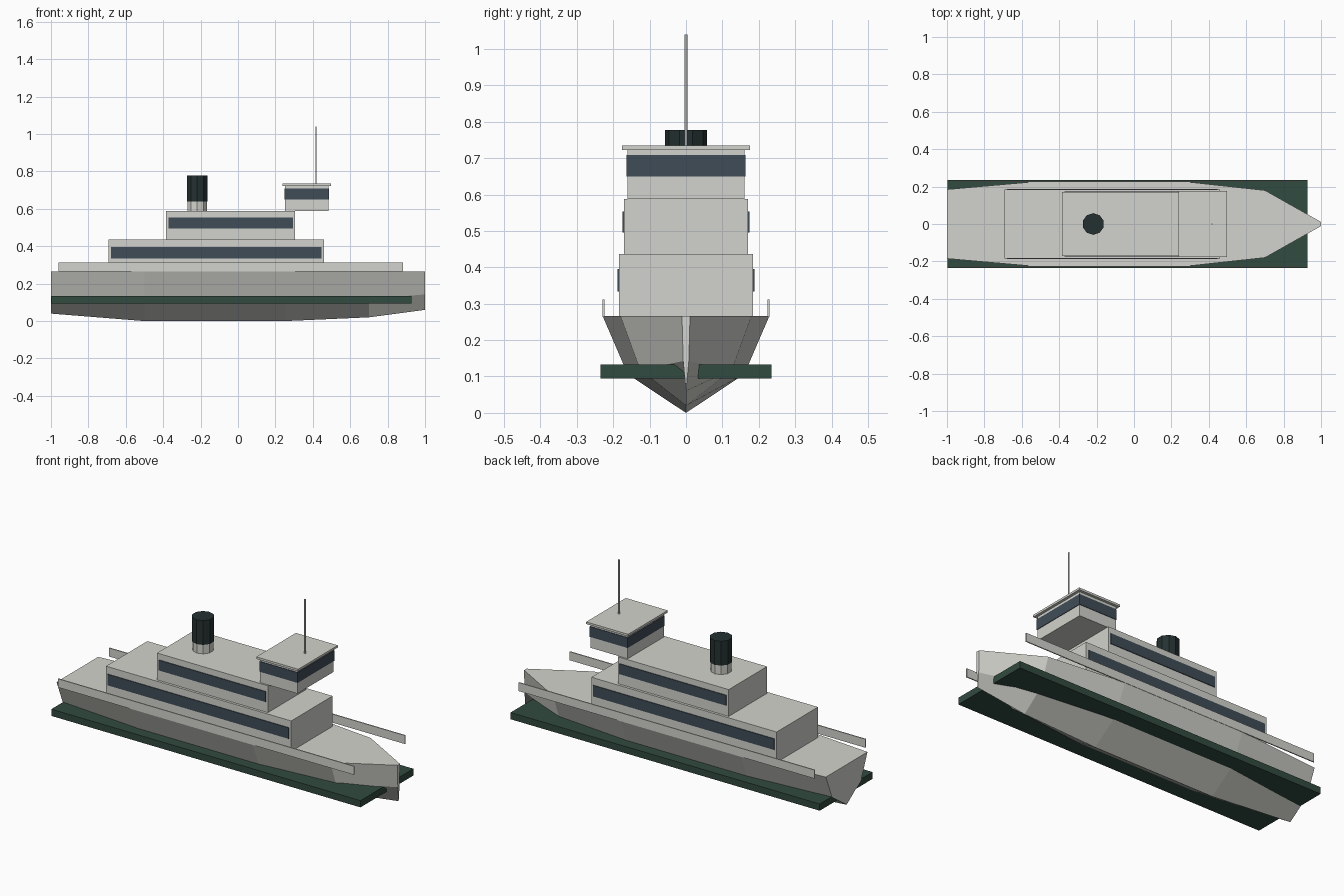
import bpy
import bmesh
from math import pi

default = bpy.data.objects.get("Cube")
if default:
    bpy.data.objects.remove(default, do_unlink=True)


def material(name, rgb):
    m = bpy.data.materials.new(name)
    m.use_nodes = True
    m.diffuse_color = (*rgb, 1)
    bsdf = m.node_tree.nodes["Principled BSDF"]
    bsdf.inputs["Base Color"].default_value = (*rgb, 1)
    bsdf.inputs["Roughness"].default_value = 0.7
    return m


WHITE = material("off_white_paint", (0.65, 0.65, 0.61))
GREEN = material("dark_green_paint", (0.031, 0.069, 0.05))
GLASS = material("navy_glass", (0.05, 0.073, 0.095))
BLACK = material("funnel_black", (0.018, 0.03, 0.03))


def finish(name, bm, mat):
    bmesh.ops.recalc_face_normals(bm, faces=bm.faces)
    mesh = bpy.data.meshes.new(name)
    bm.to_mesh(mesh)
    bm.free()
    mesh.materials.append(mat)
    obj = bpy.data.objects.new(name, mesh)
    bpy.context.collection.objects.link(obj)
    return obj


def box(name, x, y, z, mat):
    """Box from (low, high) pairs on each axis."""
    bm = bmesh.new()
    bmesh.ops.create_cube(bm, size=1)
    for v in bm.verts:
        v.co = [(lo + hi) / 2 + c * (hi - lo) for c, (lo, hi) in zip(v.co, (x, y, z))]
    return finish(name, bm, mat)


def column(name, x, z, radius, sides, mat):
    bm = bmesh.new()
    bmesh.ops.create_cone(bm, cap_ends=True, segments=sides, radius1=radius,
                          radius2=radius, depth=z[1] - z[0])
    obj = finish(name, bm, mat)
    obj.location = (x, 0, sum(z) / 2)
    return obj


def side_pair(name, x, y, z, mat):
    """Matching plates on both sides of the ship."""
    box("left_side_" + name, x, y, z, mat)
    box("right_side_" + name, x, (-y[1], -y[0]), z, mat)


# Hull lofted through stations of (x, half width, keel height)
DECK = 0.266
stations = [(-1, 0.185, 0.04), (-0.5, 0.229, 0.0), (0.25, 0.229, 0.0),
            (0.7, 0.18, 0.02), (1, 0.011, 0.06)]
bm = bmesh.new()
rings = []
for x, w, keel in stations:
    chine = keel + 0.4 * (DECK - keel)
    section = [(w, DECK), (0.7 * w, chine), (0, keel), (-0.7 * w, chine), (-w, DECK)]
    rings.append([bm.verts.new((x, y, z)) for y, z in section])
for a, b in zip(rings, rings[1:]):
    for i in range(5):
        j = (i + 1) % 5
        bm.faces.new((a[i], a[j], b[j], b[i]))
bm.faces.new(rings[0])
bm.faces.new(rings[-1])
finish("hull", bm, WHITE)

# Rubbing band around the waterline and bulwarks on the deck edge
box("waterline_band", (-0.997, 0.927), (-0.235, 0.235), (0.095, 0.133), GREEN)
side_pair("bulwark", (-0.96, 0.882), (0.224, 0.23), (0.264, 0.312), WHITE)

# Stacked decks with window strips
box("main_cabin", (-0.693, 0.46), (-0.184, 0.184), (0.262, 0.437), WHITE)
side_pair("main_windows", (-0.68, 0.447), (0.181, 0.188), (0.334, 0.396), GLASS)
box("upper_cabin", (-0.385, 0.305), (-0.17, 0.17), (0.433, 0.588), WHITE)
side_pair("upper_windows", (-0.372, 0.294), (0.167, 0.174), (0.495, 0.553), GLASS)

# Bridge with wraparound glass and overhanging roof
box("bridge", (0.25, 0.483), (-0.161, 0.161), (0.588, 0.725), WHITE)
box("bridge_windows", (0.248, 0.486), (-0.164, 0.164), (0.65, 0.708), GLASS)
box("bridge_roof", (0.237, 0.498), (-0.176, 0.176), (0.723, 0.735), WHITE)

# Mast and funnel
column("mast", 0.417, (0.733, 1.04), 0.0045, 6, WHITE)
column("funnel_base", -0.218, (0.585, 0.645), 0.055, 10, WHITE)
column("funnel", -0.218, (0.64, 0.777), 0.058, 10, BLACK)
